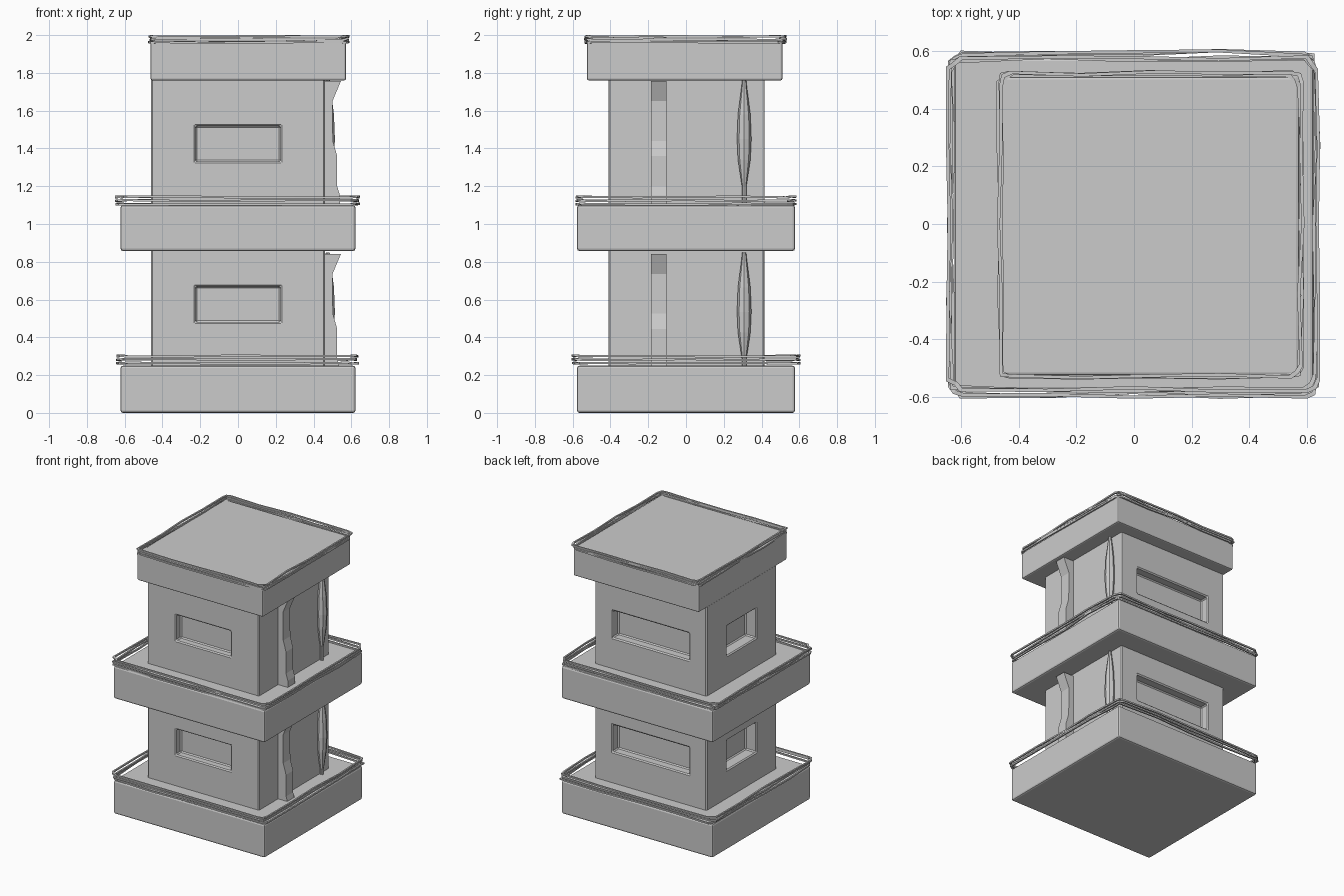
import bpy, bmesh, math, random

if "Cube" in bpy.data.objects:
    bpy.data.objects.remove(bpy.data.objects["Cube"])

random.seed(4)


def mesh_object(name, bm):
    bmesh.ops.recalc_face_normals(bm, faces=bm.faces)
    me = bpy.data.meshes.new(name)
    bm.to_mesh(me)
    bm.free()
    ob = bpy.data.objects.new(name, me)
    bpy.context.collection.objects.link(ob)
    return ob


def bevel(ob, width, segments=2):
    m = ob.modifiers.new("bevel", 'BEVEL')
    m.width, m.segments, m.limit_method = width, segments, 'ANGLE'


def box(name, x, y, z, width=0):
    bm = bmesh.new()
    bmesh.ops.create_cube(bm, size=1)
    for v in bm.verts:
        v.co = [(a + b) / 2 + c * (b - a) for (a, b), c in zip((x, y, z), v.co)]
    ob = mesh_object(name, bm)
    if width:
        bevel(ob, width)
    return ob


def wall_block(name, z, shift):
    # storey with a recessed panel on the front, back and left
    ob = box(name, (-0.46, 0.46), (-0.41, 0.415), z)
    cuts = [((-0.225, 0.225), (-0.6, -0.35), (1.33, 1.52)),
            ((-0.315, 0.315), (0.345, 0.6), (1.33, 1.53)),
            ((-0.6, -0.37), (-0.17, 0.17), (1.31, 1.53))]
    for i, (cx, cy, cz) in enumerate(cuts):
        c = box(f"{name}_panel_cutter_{i}", cx, cy, (cz[0] + shift, cz[1] + shift))
        c.hide_render = True
        c.hide_set(True)
        c.display_type = 'WIRE'
        m = ob.modifiers.new("panel", 'BOOLEAN')
        m.object, m.operation, m.solver = c, 'DIFFERENCE', 'EXACT'
    bevel(ob, 0.008, 1)


def drain_strip(name, shift, bottom):
    # bent strip: side profile extruded across y
    prof = [(0.545, 1.757), (0.5, 1.65), (0.502, 1.44), (0.525, 1.36),
            (0.525, 1.2), (0.54, 1.15), (0.54, bottom - shift),
            (0.44, bottom - shift), (0.44, 1.757)]
    bm = bmesh.new()
    f = bm.faces.new([bm.verts.new((x, -0.185, z + shift)) for x, z in prof])
    new = bmesh.ops.extrude_face_region(bm, geom=[f])["geom"]
    bmesh.ops.translate(bm, vec=(0, 0.083, 0),
                        verts=[v for v in new if isinstance(v, bmesh.types.BMVert)])
    mesh_object(name, bm)


def spindle(name, shift):
    # faceted pole swelling in the middle
    prof = [(0.012, 1.09), (0.012, 1.2), (0.033, 1.34), (0.038, 1.45),
            (0.033, 1.58), (0.015, 1.72), (0.01, 1.765)]
    bm = bmesh.new()
    n = 8
    rings = [[bm.verts.new((0.475 + r * math.cos(math.tau * k / n),
                            0.308 + r * math.sin(math.tau * k / n), z + shift))
              for k in range(n)] for r, z in prof]
    for a, b in zip(rings, rings[1:]):
        for k in range(n):
            bm.faces.new((a[k], a[(k + 1) % n], b[(k + 1) % n], b[k]))
    bm.faces.new(rings[0])
    bm.faces.new(rings[-1])
    mesh_object(name, bm)


def cord_loop(name, x, y, z, wobble, thick):
    # slightly uneven square-section loop around a slab rim
    (x0, x1), (y0, y1) = x, y
    r = 0.04
    pts = []
    corners = [(x1 - r, y1 - r), (x0 + r, y1 - r), (x0 + r, y0 + r), (x1 - r, y0 + r)]
    for i, (cx, cy) in enumerate(corners):
        arc = [(cx + r * math.cos(a), cy + r * math.sin(a))
               for a in [math.pi / 2 * (i + t) for t in (0, 0.5, 1)]]
        pts += arc
        nx, ny = corners[(i + 1) % 4]
        a = math.pi / 2 * (i + 1)
        end = (nx + r * math.cos(a), ny + r * math.sin(a))
        pts += [(arc[2][0] + (end[0] - arc[2][0]) * t,
                 arc[2][1] + (end[1] - arc[2][1]) * t) for t in (0.25, 0.5, 0.75)]
    mx, my = (x0 + x1) / 2, (y0 + y1) / 2
    bm = bmesh.new()
    rings = []
    for px, py in pts:
        w = random.uniform(-wobble, wobble * 0.5)
        px += w * (px - mx)
        py += w * (py - my)
        dz = random.uniform(-0.003, 0.003)
        h = thick / 2
        sx = max(-1, min(1, (px - mx) / (x1 - mx - r)))
        sy = max(-1, min(1, (py - my) / (y1 - my - r)))
        sx = sx if abs(sx) > 0.95 else 0
        sy = sy if abs(sy) > 0.95 else 0
        rings.append([bm.verts.new((px + o * sx, py + o * sy, z + dz + k))
                      for o, k in ((-h, -h), (h, -h), (h, h), (-h, h))])
    for a, b in zip(rings, rings[1:] + rings[:1]):
        for k in range(4):
            bm.faces.new((a[k], a[(k + 1) % 4], b[(k + 1) % 4], b[k]))
    mesh_object(name, bm)


# slabs
box("base_slab", (-0.622, 0.622), (-0.577, 0.577), (0, 0.25), 0.013)
box("middle_slab", (-0.622, 0.622), (-0.577, 0.577), (0.857, 1.1), 0.013)
box("top_slab", (-0.463, 0.572), (-0.525, 0.51), (1.76, 1.967), 0.01)

# storeys with their right-hand fittings
for label, z, shift, fit in (("lower", (0.24, 0.87), -0.85, -0.915),
                             ("upper", (1.09, 1.77), 0, 0)):
    wall_block(label + "_wall", z, shift)
    drain_strip(label + "_drain_strip", fit, z[0])
    spindle(label + "_spindle", fit)

# rim cords: three stacked loops per slab
for label, x, y, top in (("base", (-0.635, 0.63), (-0.595, 0.595), 0.31),
                         ("middle", (-0.64, 0.635), (-0.575, 0.575), 1.152),
                         ("top", (-0.466, 0.58), (-0.53, 0.525), 2.0)):
    step = 0.015 if label == "top" else 0.019
    for i in range(3):
        cord_loop(f"{label}_rim_cord_{i}", x, y, top - 0.0085 - i * step, 0.02, 0.011)
